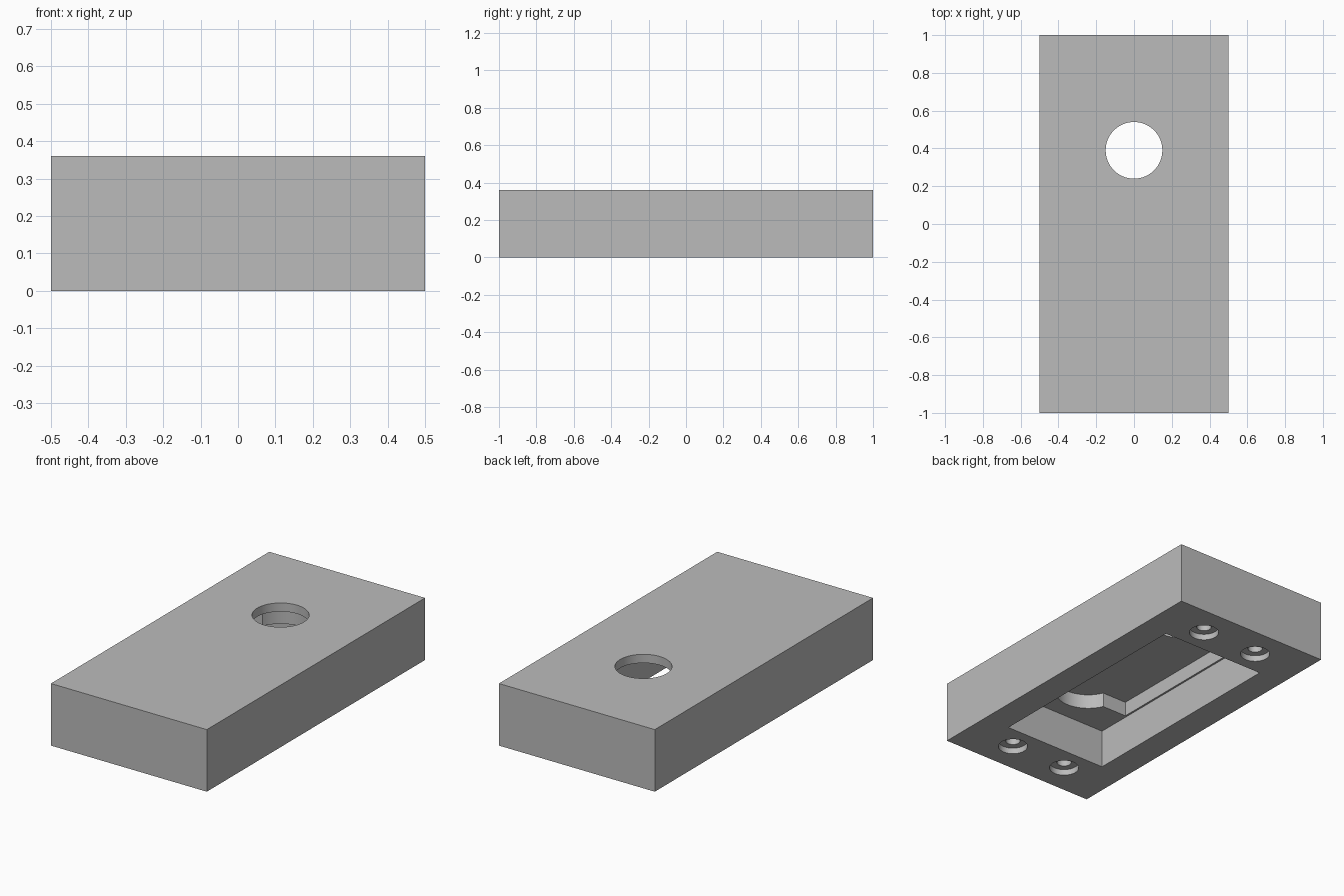
import bpy, bmesh, math

cube = bpy.data.objects.get("Cube")
if cube:
    bpy.data.objects.remove(cube, do_unlink=True)

grey = bpy.data.materials.new("plain grey")
grey.use_nodes = True
grey.diffuse_color = (0.5, 0.5, 0.5, 1)
grey.node_tree.nodes["Principled BSDF"].inputs["Base Color"].default_value = (0.5, 0.5, 0.5, 1)

HEIGHT, LEDGE, CEILING = 0.36, 0.225, 0.31
HOLE_Y = 0.39


def prism(name, outline, low, high):
    """Extrude a closed outline between two heights."""
    bm = bmesh.new()
    base = bm.faces.new([bm.verts.new((x, y, low)) for x, y in outline])
    top = bmesh.ops.extrude_face_region(bm, geom=[base])["geom"]
    bmesh.ops.translate(bm, vec=(0, 0, high - low),
                        verts=[v for v in top if isinstance(v, bmesh.types.BMVert)])
    bmesh.ops.recalc_face_normals(bm, faces=bm.faces)
    mesh = bpy.data.meshes.new(name)
    bm.to_mesh(mesh)
    bm.free()
    mesh.materials.append(grey)
    obj = bpy.data.objects.new(name, mesh)
    bpy.context.collection.objects.link(obj)
    return obj


def rect(x, y):
    return [(-x, -y), (x, -y), (x, y), (-x, y)]


def arc(cx, cy, r, start, end, steps):
    angles = [start + (end - start) * i / steps for i in range(steps + 1)]
    return [(cx + r * math.cos(a), cy + r * math.sin(a)) for a in angles]


def circle(cx, cy, r, sides=48):
    return arc(cx, cy, r, 0, math.tau, sides)[:-1]


def cut(target, cutter):
    """Subtract a cutter for good, then remove it."""
    cutter.hide_render = True
    mod = target.modifiers.new("cut", 'BOOLEAN')
    mod.operation, mod.solver, mod.object = 'DIFFERENCE', 'EXACT', cutter
    bpy.context.view_layer.objects.active = target
    bpy.ops.object.modifier_apply(modifier=mod.name)
    bpy.data.objects.remove(cutter, do_unlink=True)


# Solid housing block
housing = prism("housing", rect(0.5, 1), 0, HEIGHT)

# Wide pocket open at the underside
cut(housing, prism("pocket_cutter", rect(0.335, 0.672), -0.1, LEDGE))

# Deeper recess with a round bulge at each end
recess_x, recess_y, bulge = 0.324, 0.46, 0.18
a = math.asin((recess_y - HOLE_Y) / bulge)
half = [(recess_x, recess_y)] + arc(0, HOLE_Y, bulge, a, math.pi - a, 32) + [(-recess_x, recess_y)]
outline = half + [(-x, -y) for x, y in half]
cut(housing, prism("recess_cutter", outline, 0.1, CEILING))

# Round opening through the top
cut(housing, prism("opening_cutter", circle(0, HOLE_Y, 0.15, 64), 0.27, 0.5))

# Counterbored blind screw holes in the underside
for sx in (-1, 1):
    for sy in (-1, 1):
        x, y = sx * 0.183, sy * 0.815
        cut(housing, prism("counterbore_cutter", circle(x, y, 0.08), -0.1, 0.035))
        cut(housing, prism("bore_cutter", circle(x, y, 0.04, 32), -0.1, 0.25))

bpy.ops.object.select_all(action='DESELECT')
housing.select_set(True)
bpy.context.view_layer.objects.active = housing
bpy.ops.object.shade_smooth_by_angle(angle=math.radians(30))
